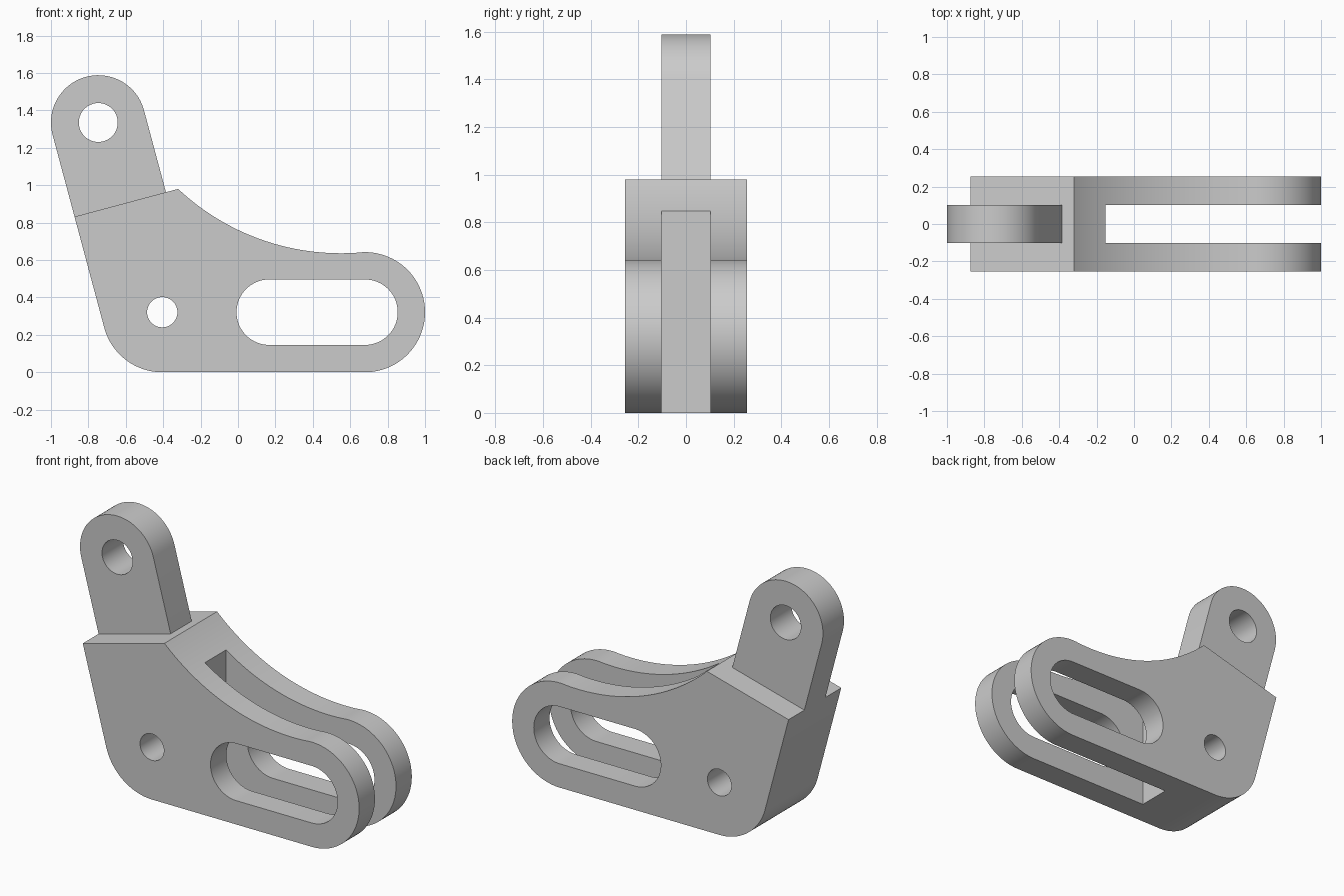
import bpy, bmesh
from math import sin, cos, pi, radians, asin, sqrt

if "Cube" in bpy.data.objects:
    bpy.data.objects.remove(bpy.data.objects["Cube"])

HALF_BODY, HALF_TONGUE = 0.255, 0.102
TILT = radians(15)
AX = (sin(TILT), -cos(TILT))          # direction down the leaning arm
R_END = 0.321                         # rounded ends of the body
R_EYE = 0.253                         # rounded top of the tongue
EYE = (-0.747, 1.335)
PIN = (-0.405, R_END)
END = (1 - R_END, R_END)


def arc(c, r, a0, a1, n=32):
    """Points on an arc in the XZ plane, angles in radians."""
    return [(c[0] + r * cos(a0 + (a1 - a0) * i / n),
             c[1] + r * sin(a0 + (a1 - a0) * i / n)) for i in range(n + 1)]


def prism(name, pts, half):
    """Extrude an XZ outline symmetrically along Y."""
    bm = bmesh.new()
    face = bm.faces.new([bm.verts.new((x, -half, z)) for x, z in pts])
    ext = bmesh.ops.extrude_face_region(bm, geom=[face])
    moved = [v for v in ext["geom"] if isinstance(v, bmesh.types.BMVert)]
    bmesh.ops.translate(bm, verts=moved, vec=(0, 2 * half, 0))
    bmesh.ops.recalc_face_normals(bm, faces=bm.faces)
    me = bpy.data.meshes.new(name)
    bm.to_mesh(me)
    bm.free()
    ob = bpy.data.objects.new(name, me)
    bpy.context.collection.objects.link(ob)
    return ob


def combine(target, other, op):
    """Apply a boolean and remove the helper."""
    mod = target.modifiers.new(op, 'BOOLEAN')
    mod.operation, mod.solver, mod.object = op, 'EXACT', other
    bpy.context.view_layer.objects.active = target
    bpy.ops.object.modifier_apply(modifier=mod.name)
    bpy.data.objects.remove(other)


def circle(c, r, n=48):
    return arc(c, r, 0, 2 * pi, n)[:-1]


# Body outline: rounded foot, rounded right end, concave top, slanted shoulder
sweep_r, low_x, low_z = 1.272, 0.55, 0.636
sweep_c = (low_x, low_z + sweep_r)
join = asin((END[0] - low_x) / (sweep_r + R_END))      # tangent angle at the right end
corner = asin((low_x + 0.32) / sweep_r)
peak = (-0.32, sweep_c[1] - sweep_r * cos(corner))
eye_left = (EYE[0] - R_EYE * cos(TILT), EYE[1] - R_EYE * sin(TILT))
# foot of the shoulder: projection of the left arm edge on the shoulder line
t = (peak[0] - eye_left[0]) * AX[0] + (peak[1] - eye_left[1]) * AX[1]
shoulder = (eye_left[0] + t * AX[0], eye_left[1] + t * AX[1])
outline = (arc(PIN, R_END, pi + TILT, 1.5 * pi, 20)
           + arc(END, R_END, -pi / 2, pi / 2 + join, 48)
           + arc(sweep_c, sweep_r, -pi / 2 + join, -pi / 2 - corner, 48)[1:]
           + [shoulder])
body = prism("bracket_body", outline, HALF_BODY)

# Tongue with rounded eye, standing on the shoulder
eye_right = (EYE[0] + R_EYE * cos(TILT), EYE[1] + R_EYE * sin(TILT))
t += 0.05
tongue = prism("tongue", arc(EYE, R_EYE, TILT, pi + TILT, 40)
               + [(p[0] + t * AX[0], p[1] + t * AX[1]) for p in (eye_left, eye_right)],
               HALF_TONGUE)
combine(body, tongue, 'UNION')

# Fork gap between the two cheeks
gap = prism("fork_gap", [(-0.153, -0.5), (1.5, -0.5), (1.5, 1.5), (-0.153, 1.5)], HALF_TONGUE)
combine(body, gap, 'DIFFERENCE')

# Eye hole, pin hole and long slot
slot = arc(END, 0.175, -pi / 2, pi / 2) + arc((0.167, END[1]), 0.175, pi / 2, 1.5 * pi)
for name, pts in (("eye_hole", circle(EYE, 0.104)),
                  ("pin_hole", circle(PIN, 0.081)),
                  ("long_slot", slot)):
    combine(body, prism(name, pts, 0.5), 'DIFFERENCE')

# Smooth the curved walls, keep the edges crisp
bpy.ops.object.select_all(action='DESELECT')
body.select_set(True)
bpy.context.view_layer.objects.active = body
bpy.ops.object.shade_smooth_by_angle(angle=radians(25))
